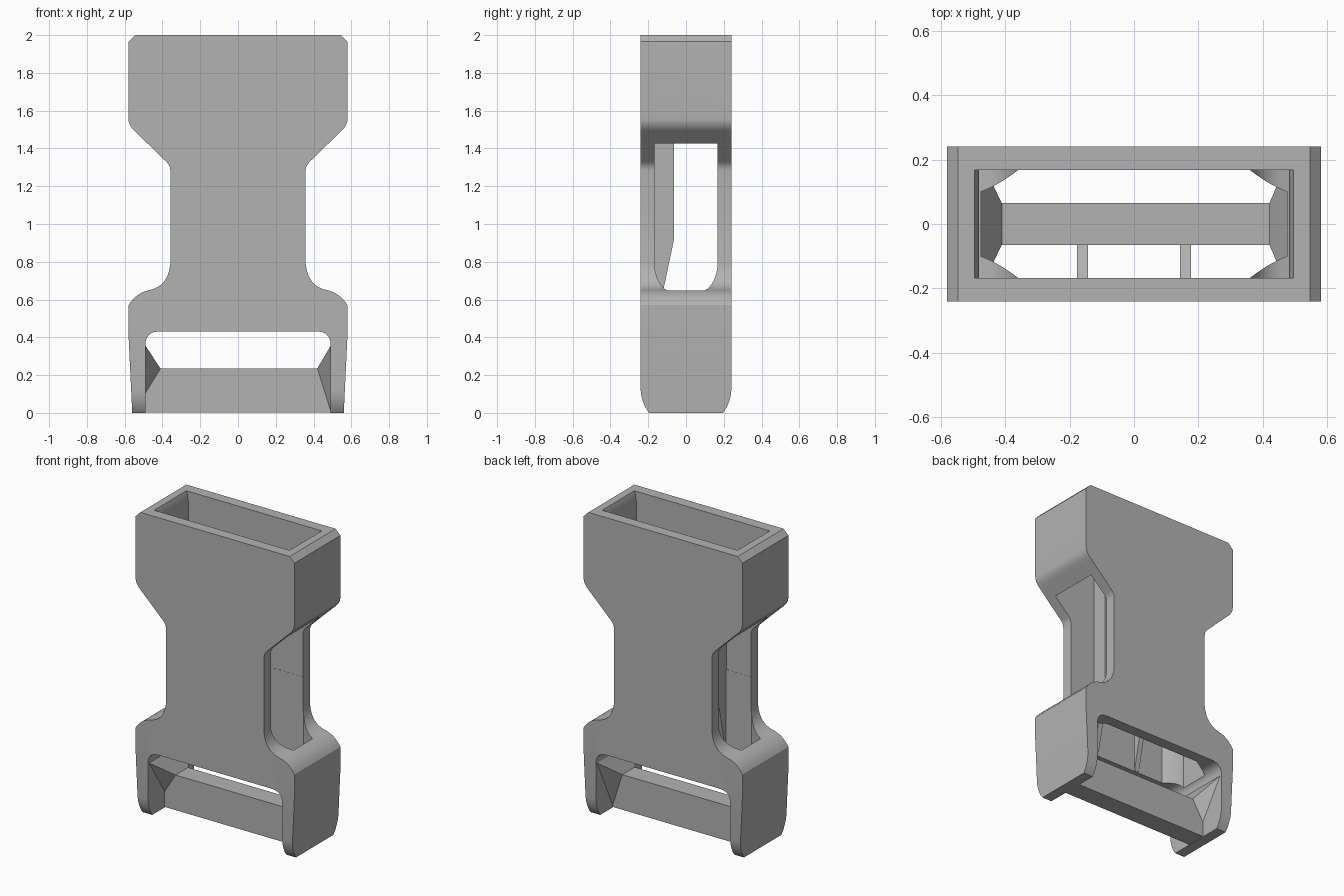
import bpy, bmesh
from mathutils import Vector

cube = bpy.data.objects.get("Cube")
if cube:
    bpy.data.objects.remove(cube)

grey = bpy.data.materials.new("grey plastic")
grey.use_nodes = True
colour = (0.45, 0.45, 0.45, 1)
grey.diffuse_color = colour
grey.node_tree.nodes["Principled BSDF"].inputs["Base Color"].default_value = colour


def finish(name, bm):
    bmesh.ops.recalc_face_normals(bm, faces=bm.faces)
    mesh = bpy.data.meshes.new(name)
    bm.to_mesh(mesh)
    bm.free()
    mesh.materials.append(grey)
    ob = bpy.data.objects.new(name, mesh)
    bpy.context.collection.objects.link(ob)
    return ob


def prism(name, outline, axis, lo, hi):
    """Extrude a 2D outline along the given axis."""
    bm = bmesh.new()
    def place(p, d):
        co = list(p)
        co.insert(axis, d)
        return bm.verts.new(co)
    a = [place(p, lo) for p in outline]
    b = [place(p, hi) for p in outline]
    bm.faces.new(a)
    bm.faces.new(b[::-1])
    for i in range(len(a)):
        j = (i + 1) % len(a)
        bm.faces.new((a[i], b[i], b[j], a[j]))
    return finish(name, bm)


def hull(name, points):
    bm = bmesh.new()
    for p in points:
        bm.verts.new(p)
    bmesh.ops.convex_hull(bm, input=bm.verts)
    return finish(name, bm)


def curve(a, c, b, n=8):
    """Smooth bend from a to b, pulled towards c."""
    a, c, b = Vector(a), Vector(c), Vector(b)
    return [tuple(a.lerp(c, i / n).lerp(c.lerp(b, i / n), i / n)) for i in range(n + 1)]


def mirrored(half):
    return half + [(-x, v) for x, v in reversed(half)]


def boolean(ob, tool, operation):
    tool.hide_render = True
    mod = ob.modifiers.new("cut", "BOOLEAN")
    mod.object, mod.operation, mod.solver = tool, operation, "EXACT"
    bpy.context.view_layer.objects.active = ob
    bpy.ops.object.modifier_apply(modifier=mod.name)
    bpy.data.objects.remove(tool)


# Waisted outer shell
half = [(0.56, 0), (0.58, 0.42)]
half += curve((0.58, 0.57), (0.54, 0.635), (0.47, 0.65))
half += curve((0.47, 0.65), (0.37, 0.67), (0.358, 0.79))[1:]
half += curve((0.358, 1.28), (0.358, 1.31), (0.38, 1.33), 5)
half += curve((0.545, 1.49), (0.58, 1.52), (0.58, 1.56), 5)
half += [(0.58, 1.965), (0.545, 2)]
body = prism("buckle_body", mirrored(half), 1, -0.24, 0.24)

# Rounded feet
side = [(0.19, 0)] + curve((0.195, 0), (0.235, 0.05), (0.24, 0.12)) + [(0.24, 2.1)]
boolean(body, prism("foot_rounding", mirrored(side), 0, -1, 1), "INTERSECT")

# Open slot above the strap bar
slot = [(0.49, -0.1)] + curve((0.49, 0.36), (0.49, 0.432), (0.41, 0.432))
boolean(body, prism("strap_slot", mirrored(slot), 1, -1, 1), "DIFFERENCE")

# Upper socket, slightly flared at the mouth
socket = [(0.48, 1.0), (0.48, 1.86)] + curve((0.48, 1.9), (0.48, 1.97), (0.495, 2.0), 4)
socket += [(0.495, 2.1)]
boolean(body, prism("socket", mirrored(socket), 1, -0.168, 0.168), "DIFFERENCE")

# Lower socket with softened corners
corner = [(0.475, 0)] + curve((0.475, 0.1), (0.42, 0.12), (0.36, 0.167))
quarter = mirrored(corner[1:])
passage = quarter + [(x, -y) for x, y in reversed(quarter)]
boolean(body, prism("passage", passage, 2, 0.3, 1.05), "DIFFERENCE")

# Tapered guide ribs on the inside of the front wall
rib = [(-0.18, 0.44), (-0.165, 0.44), (-0.063, 0.92), (-0.063, 1.6), (-0.18, 1.7)]
for label, x in (("left", 0.16), ("right", -0.16)):
    prism(label + "_guide_rib", rib, 0, x - 0.017, x + 0.017)

# Strap bar with flared ends
bar = [(-0.065, 0.003), (0.065, 0.003), (0.065, 0.235), (-0.065, 0.235)]
prism("strap_bar", bar, 0, -0.495, 0.495)
for label, s, inner, foot in (("left", 1, 0.42, 0.003), ("right", -1, 0.41, 0.1)):
    points = []
    for y in (-1, 1):
        points += [(s * inner, y * 0.065, 0.235), (s * 0.493, y * 0.065, foot),
                   (s * 0.493, y * 0.235, 0.36)]
    hull(label + "_bar_flare", points)

# Smooth the curved walls only
bpy.ops.object.select_all(action="DESELECT")
body.select_set(True)
bpy.context.view_layer.objects.active = body
bpy.ops.object.shade_smooth_by_angle(angle=0.5)
